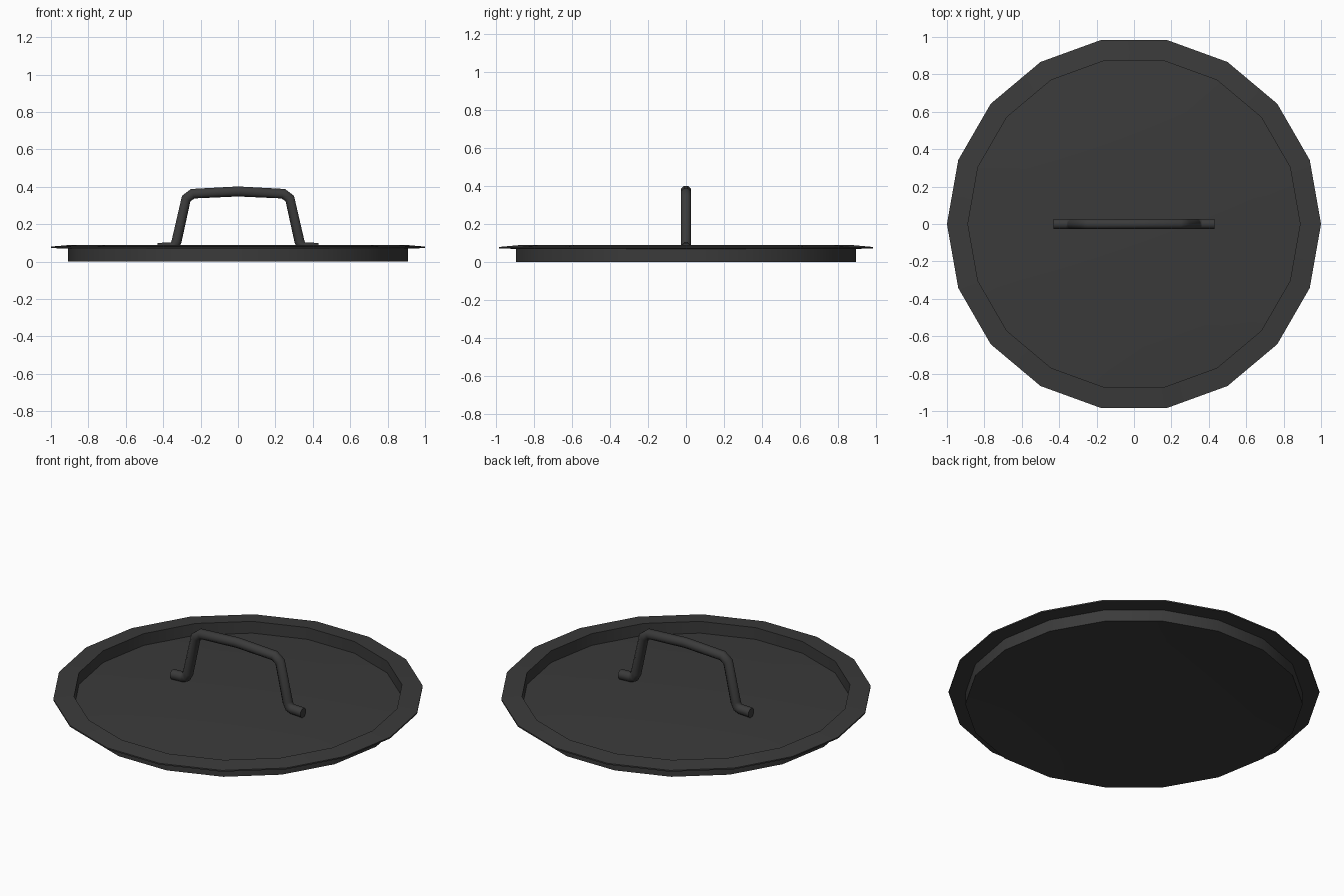
import bpy, bmesh, math

cube = bpy.data.objects.get("Cube")
if cube:
    bpy.data.objects.remove(cube)

SIDES = 18
DOME = 0.03

# Single dark metal colour
metal = bpy.data.materials.new("dark_grey_metal")
metal.use_nodes = True
colour = (0.043, 0.043, 0.043, 1)
metal.diffuse_color = colour
metal.node_tree.nodes["Principled BSDF"].inputs["Base Color"].default_value = colour


def smooth(obj, angle):
    bpy.ops.object.select_all(action="DESELECT")
    obj.select_set(True)
    bpy.context.view_layer.objects.active = obj
    if obj.type == "CURVE":
        bpy.ops.object.convert(target="MESH")
        obj = bpy.context.object
    bpy.ops.object.shade_smooth_by_angle(angle=math.radians(angle))


def dome(radius, height):
    """Profile of a gently domed disc, from the centre to its edge."""
    return [(radius * t, height + DOME * (1 - t * t)) for t in (0, 0.25, 0.5, 0.75, 1)]


# Lid: recessed, gently domed dish with a thin flange, turned about z
underside = dome(0.91, 0)
floor = dome(0.888, 0.02)
rim = [(0.91, 0.07), (1, 0.072), (1, 0.08), (0.888, 0.09)]
profile = underside + rim + floor[::-1]
bm = bmesh.new()
verts = [bm.verts.new((r, 0, z)) for r, z in profile]
edges = [bm.edges.new(pair) for pair in zip(verts, verts[1:])]
bmesh.ops.spin(bm, geom=verts + edges, cent=(0, 0, 0), axis=(0, 0, 1),
               angle=math.tau, steps=SIDES)
bmesh.ops.remove_doubles(bm, verts=bm.verts, dist=0.0005)
bmesh.ops.recalc_face_normals(bm, faces=bm.faces)
mesh = bpy.data.meshes.new("lid_dish")
bm.to_mesh(mesh)
bm.free()
mesh.materials.append(metal)
lid = bpy.data.objects.new("lid_dish", mesh)
bpy.context.collection.objects.link(lid)
smooth(lid, 30)

# Handle: bent eight-sided rod with outward feet, mirrored about the middle
half = [(-0.43, 0.073), (-0.36, 0.076), (-0.34, 0.083), (-0.328, 0.11),
        (-0.277, 0.337), (-0.242, 0.363)]
path = half + [(0, 0.375)] + [(-x, z) for x, z in reversed(half)]
curve = bpy.data.curves.new("handle", "CURVE")
curve.dimensions = "3D"
curve.bevel_depth = 0.029
curve.bevel_resolution = 2
curve.use_fill_caps = True
spline = curve.splines.new("POLY")
spline.points.add(len(path) - 1)
for point, (x, z) in zip(spline.points, path):
    point.co = (x, 0, z, 1)
    point.tilt = math.radians(22.5)
curve.materials.append(metal)
handle = bpy.data.objects.new("handle", curve)
bpy.context.collection.objects.link(handle)
smooth(handle, 50)
